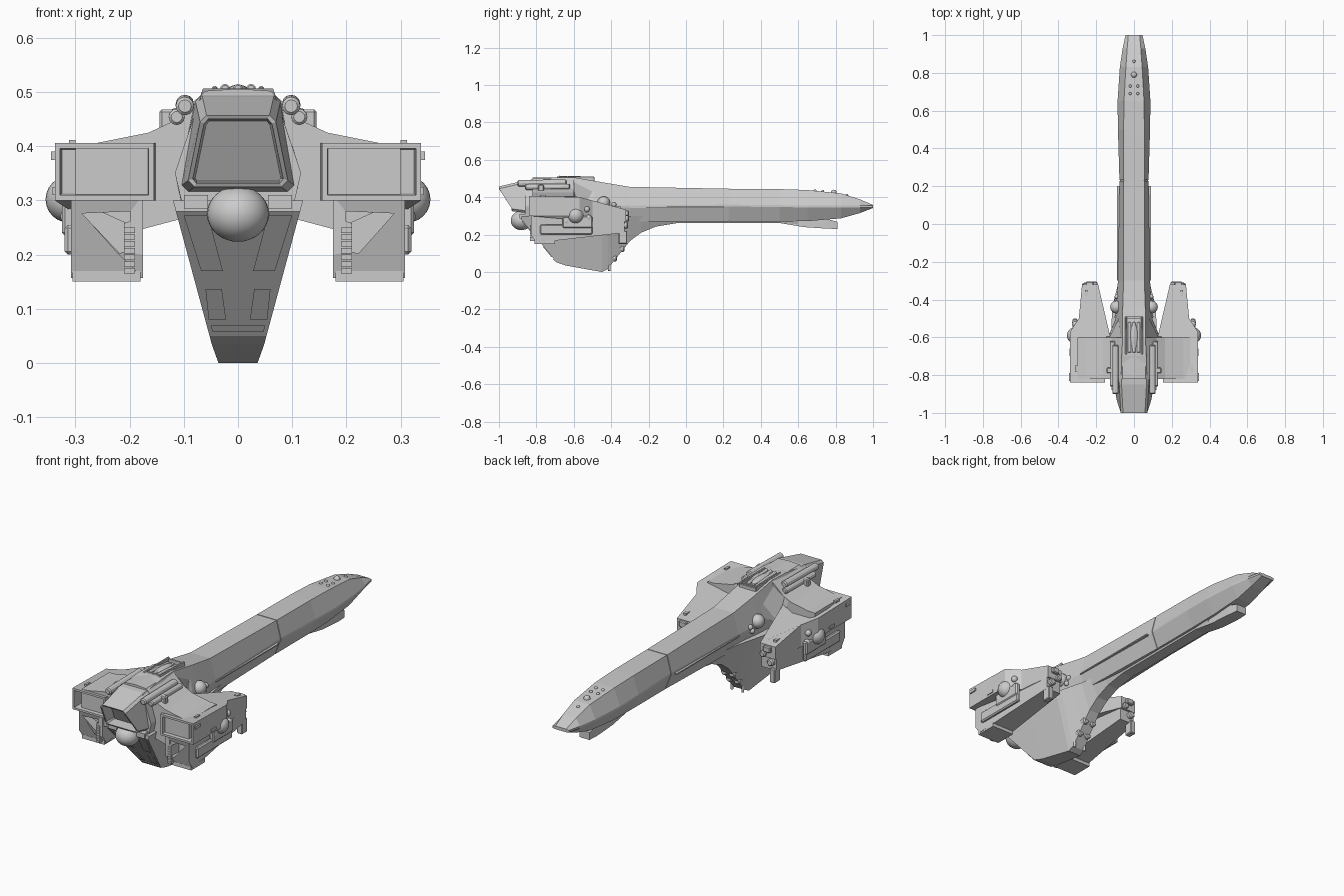
import bpy, bmesh, math
from mathutils import Vector, Matrix

if "Cube" in bpy.data.objects:
    bpy.data.objects.remove(bpy.data.objects["Cube"])

hull = bpy.data.materials.new("hull grey")
hull.diffuse_color = (0.6, 0.6, 0.6, 1)
hull.use_nodes = True
hull.node_tree.nodes["Principled BSDF"].inputs["Base Color"].default_value = hull.diffuse_color


def finish(name, bm, mirror=False, smooth=False):
    bmesh.ops.recalc_face_normals(bm, faces=bm.faces)
    me = bpy.data.meshes.new(name)
    bm.to_mesh(me)
    bm.free()
    me.materials.append(hull)
    ob = bpy.data.objects.new(name, me)
    bpy.context.collection.objects.link(ob)
    if smooth:
        for p in me.polygons:
            p.use_smooth = True
    if mirror:
        ob.modifiers.new("mirror", 'MIRROR')
    return ob


def loft_bm(rings):
    bm = bmesh.new()
    vs = [[bm.verts.new(p) for p in r] for r in rings]
    n = len(rings[0])
    for a, b in zip(vs, vs[1:]):
        for i in range(n):
            j = (i + 1) % n
            bm.faces.new((a[i], a[j], b[j], b[i]))
    bm.faces.new(vs[0])
    bm.faces.new(vs[-1][::-1])
    bmesh.ops.recalc_face_normals(bm, faces=bm.faces)
    return bm


def loft(name, rings, mirror=False):
    return finish(name, loft_bm(rings), mirror)


def recess(bm, steps):
    """Inset the rear-facing cap and push it inward."""
    f = min(bm.faces, key=lambda f: f.normal.y * f.calc_area())
    for thick, depth in steps:
        bmesh.ops.inset_region(bm, faces=[f], thickness=thick, use_even_offset=True)
        bmesh.ops.translate(bm, verts=f.verts, vec=(0, depth, 0))


def box(name, x, y, z, mirror=True, bevel=0.0):
    bm = bmesh.new()
    size = [b - a for a, b in (x, y, z)]
    mid = [(a + b) / 2 for a, b in (x, y, z)]
    bmesh.ops.create_cube(bm, size=1, matrix=Matrix.Translation(mid) @ Matrix.Diagonal(size + [1]))
    if bevel:
        bmesh.ops.bevel(bm, geom=bm.edges[:], offset=bevel, segments=1, affect='EDGES')
    return finish(name, bm, mirror)


def ball(name, c, r, mirror=True, scale=(1, 1, 1), seg=24):
    bm = bmesh.new()
    m = Matrix.Translation(c) @ Matrix.Diagonal(list(scale) + [1])
    bmesh.ops.create_uvsphere(bm, u_segments=seg, v_segments=seg // 2, radius=r, matrix=m)
    return finish(name, bm, mirror, True)


def rod(name, a, b, r, mirror=True, seg=12):
    a, b = Vector(a), Vector(b)
    bm = bmesh.new()
    m = Matrix.Translation((a + b) / 2) @ (b - a).to_track_quat('Z', 'Y').to_matrix().to_4x4()
    bmesh.ops.create_cone(bm, cap_ends=True, segments=seg, radius1=r, radius2=r, depth=(b - a).length, matrix=m)
    caps = [e for e in bm.edges if any(len(f.verts) > 4 for f in e.link_faces)]
    bmesh.ops.bevel(bm, geom=caps, offset=r * 0.3, segments=1, affect='EDGES')
    return finish(name, bm, mirror)


# Long hull: eight-sided section (y, top z, mid z, bottom z, top / mid / bottom half width)
def hull_ring(y, zt, zm, zb, wt, wm, wb):
    half = [(wt, zt), (wm, zm + 0.005), (wm, zm - 0.005), (wb, zb)]
    return [(x, y, z) for x, z in half] + [(-x, y, z) for x, z in half[::-1]]


fore = [(1.0, .358, .35, .342, .03, .045, .03), (.93, .388, .35, .315, .036, .06, .035),
        (.83, .42, .35, .287, .043, .075, .04), (.65, .438, .35, .272, .053, .087, .045),
        (.5, .443, .352, .27, .055, .085, .045), (.232, .445, .355, .27, .055, .077, .045)]
aft = [(.228, .445, .355, .27, .055, .077, .045), (-.3, .455, .35, .27, .055, .085, .06),
       (-.45, .48, .35, .27, .06, .095, .08), (-.6, .506, .35, .27, .06, .105, .1),
       (-.7, .506, .35, .27, .065, .112, .1), (-.86, .488, .35, .28, .07, .115, .1)]
loft("front_hull", [hull_ring(*s) for s in fore])
loft("rear_hull", [hull_ring(*s) for s in aft])
loft("hull_joint", [hull_ring(y, .441, .355, .274, .053, .073, .043) for y in (.235, .225)])

# Keel under the body running into a belly rail and chin pod
def keel_ring(y, zb, wt):
    wb = max(.03, wt - (.30 - zb) * .27) if y < -.4 else .03
    return [(wt, y, .30), (wb, y, zb), (-wb, y, zb), (-wt, y, .30)]


loft("keel", [keel_ring(*s) for s in (
    (-.88, .28, .12), (-.69, .05, .12), (-.64, .034, .12), (-.45, 0, .117), (-.42, .015, .11),
    (-.36, .09, .095), (-.3, .165, .08), (-.24, .21, .07), (-.16, .243, .06), (-.05, .261, .05),
    (.5, .262, .045), (.6, .25, .045))])
loft("chin_pod", [[(w, y, t), (w, y, b), (-w, y, b), (-w, y, t)] for y, t, b, w in
                  ((.5, .3, .262, .03), (.63, .29, .24, .033), (.75, .285, .232, .033), (.81, .268, .23, .028))])
for i, (y0, y1, z) in enumerate(((-.44, -.37, .075), (-.40, -.33, .125))):
    rod(f"keel_gun_{i}", (.022, y0, z), (.022, y1, z), .018)
rod("keel_post", (.03, -.41, .005), (.03, -.41, .08), .006)

# Raised panels lying on the sloping rear of the keel
def keel_panel(name, pts, mirror=True):
    rings = []
    for off in (.001, -.005):
        rings.append([(x, -.69 - (z - .05) * .826 + off, z) for x, z in pts])
    loft(name, rings, mirror)


keel_panel("keel_panel_upper", [(.028, .17), (.068, .17), (.1, .272), (.055, .272)])
keel_panel("keel_panel_lower", [(.022, .08), (.054, .08), (.06, .137), (.03, .137)])
keel_panel("keel_panel_bar", [(-.047, .057), (.047, .057), (.05, .069), (-.05, .069)], False)

# Main engine hood with recessed exhaust
def trap(y_top, y_bot, zt, zb, wt, wb, c=.012):
    return [(wt - c, y_top, zt), (wt, y_top, zt - c), (wb, y_bot, zb + c), (wb - c, y_bot, zb),
            (-wb + c, y_bot, zb), (-wb, y_bot, zb + c), (-wt, y_top, zt - c), (-wt + c, y_top, zt)]


bm = loft_bm([trap(-.8, -.8, .495, .31, .08, .115), trap(-.85, -.85, .492, .315, .078, .105),
              trap(-1.0, -.93, .457, .325, .07, .092)])
recess(bm, [(.008, 0), (.004, .06)])
finish("engine_hood", bm)
ball("engine_ball", (0, -.88, .275), .057, False, (1, 1, .9), 32)
box("ball_bracket", (.055, .1), (-.89, -.8), (.285, .31))

# Wing root: one profile across the ship
prof = [(0, .506), (.06, .502), (.09, .475), (.12, .446), (.165, .425), (.26, .406), (.3, .404),
        (.3, .3), (.18, .246), (.105, .266), (0, .27)]
ring = prof + [(-x, z) for x, z in prof[-2:0:-1]]
loft("wing", [[(x, y, z) for x, z in ring] for y in (-.82, -.6)])
loft("wing_leading_fairing", [[(.08, -.5, .43), (.07, -.6, .48), (.13, -.6, .44), (.11, -.57, .3)],
                              [(.075, -.45, .4), (.09, -.6, .42), (.15, -.6, .425), (.13, -.58, .3)]], True)

# Upper nacelle: plan outline whose top drops toward the nose
plan = [(.155, -.84), (.338, -.84), (.338, -.57), (.292, -.5), (.275, -.32), (.19, -.32), (.125, -.6)]
drop = lambda y: .406 if y < -.59 else .406 - (y + .59) * .27
bm = loft_bm([[(x, y, .3 if y < -.5 else .27) for x, y in plan], [(x, y, drop(y)) for x, y in plan]])
recess(bm, [(.01, 0), (.003, .09)])
finish("nacelle_upper", bm, True)

# Lower nacelle with a wedge cut into its rear face
loft("nacelle_lower", [[(.175, -.8, .157), (.308, -.8, .157), (.308, -.83, .2), (.308, -.83, .31),
                        (.175, -.83, .31), (.175, -.83, .2)],
                       [(.175, -.79, .157), (.308, -.79, .157), (.308, -.78, .2), (.308, -.78, .31),
                        (.175, -.78, .31), (.175, -.78, .2)],
                       [(.19, -.33, .21), (.275, -.33, .21), (.275, -.33, .22), (.275, -.33, .31),
                        (.19, -.33, .31), (.19, -.33, .22)]], True)
tri = [(.288, .276), (.198, .28), (.198, .262), (.21, .258), (.21, .205), (.222, .202)]
cutter = loft("wedge_cutter", [[(x, y, z) for x, z in tri] for y in (-.9, -.77)], True)
cutter.hide_render = True
cutter.hide_viewport = True
cut = bpy.data.objects["nacelle_lower"].modifiers.new("wedge", 'BOOLEAN')
cut.operation, cut.object, cut.solver = 'DIFFERENCE', cutter, 'EXACT'
for i in range(7):
    box(f"rear_ladder_rung_{i}", (.19, .21), (-.835, -.79), (.165 + i * .0125, .175 + i * .0125))
box("rear_foot_plate", (.18, .305), (-.81, -.7), (.15, .17))
box("nacelle_side_ledge", (.3, .32), (-.78, -.5), (.2, .255), bevel=.006)
box("nacelle_side_plate", (.3, .325), (-.66, -.5), (.235, .3), bevel=.006)
box("rear_side_latch", (.33, .345), (-.83, -.79), (.375, .39))
box("mid_side_latch", (.33, .342), (-.7, -.66), (.31, .325))

# Side turrets and their small companions
ball("nacelle_turret", (.312, -.59, .302), .043)
for i, (y, z) in enumerate(((-.53, .335), (-.52, .29), (-.635, .335), (-.64, .27))):
    ball(f"turret_knob_{i}", (.312, y, z), .016, seg=12)
ball("hull_turret", (.092, -.44, .37), .034)
for i, (y, z) in enumerate(((-.385, .36), (-.49, .35), (-.4, .335))):
    ball(f"hull_knob_{i}", (.09, y, z), .013, seg=12)

# Nacelle nose equipment
rod("nose_barrel_upper", (.21, -.36, .285), (.21, -.305, .285), .016)
rod("nose_barrel_lower", (.25, -.36, .25), (.25, -.31, .25), .018)
box("nose_block", (.245, .275), (-.36, -.315), (.15, .22), bevel=.004)
box("nose_cap", (.215, .255), (-.34, -.305), (.3, .33), bevel=.004)

# Tubes along the shoulders and the dorsal unit
rod("shoulder_tube_upper", (.098, -.9, .474), (.098, -.64, .478), .017)
rod("shoulder_tube_lower", (.113, -.86, .454), (.113, -.62, .456), .015)
box("shoulder_clamp", (.075, .145), (-.79, -.76), (.42, .468), bevel=.005)
box("dorsal_rail", (.038, .048), (-.69, -.49), (.47, .511), bevel=.003)
box("dorsal_cross_bar", (-.045, .045), (-.5, -.49), (.47, .503), False)
for i, x in enumerate((0, .024)):
    rod(f"dorsal_tube_{i}", (x, -.68, .506), (x, -.52, .494), .009, x > 0)
ball("dorsal_dome", (0, -.6, .5), .03, False, (.7, 2.4, .45))

# Sensor studs on the nose and small hull panels
for i, (x, y, r) in enumerate(((0, .86, .008), (0, .79, .016), (.02, .73, .008), (.02, .69, .008))):
    z = .438 - (y - .65) * .1 if y < .83 else .41
    ball(f"nose_stud_{i}", (x, y, z), r, x > 0, seg=12)
box("hull_side_strip", (.07, .09), (-.3, .2), (.343, .349))
box("wing_top_latch", (.3, .312), (-.78, -.75), (.4, .411))
box("wing_front_latch", (.245, .26), (-.38, -.35), (.33, .352))
